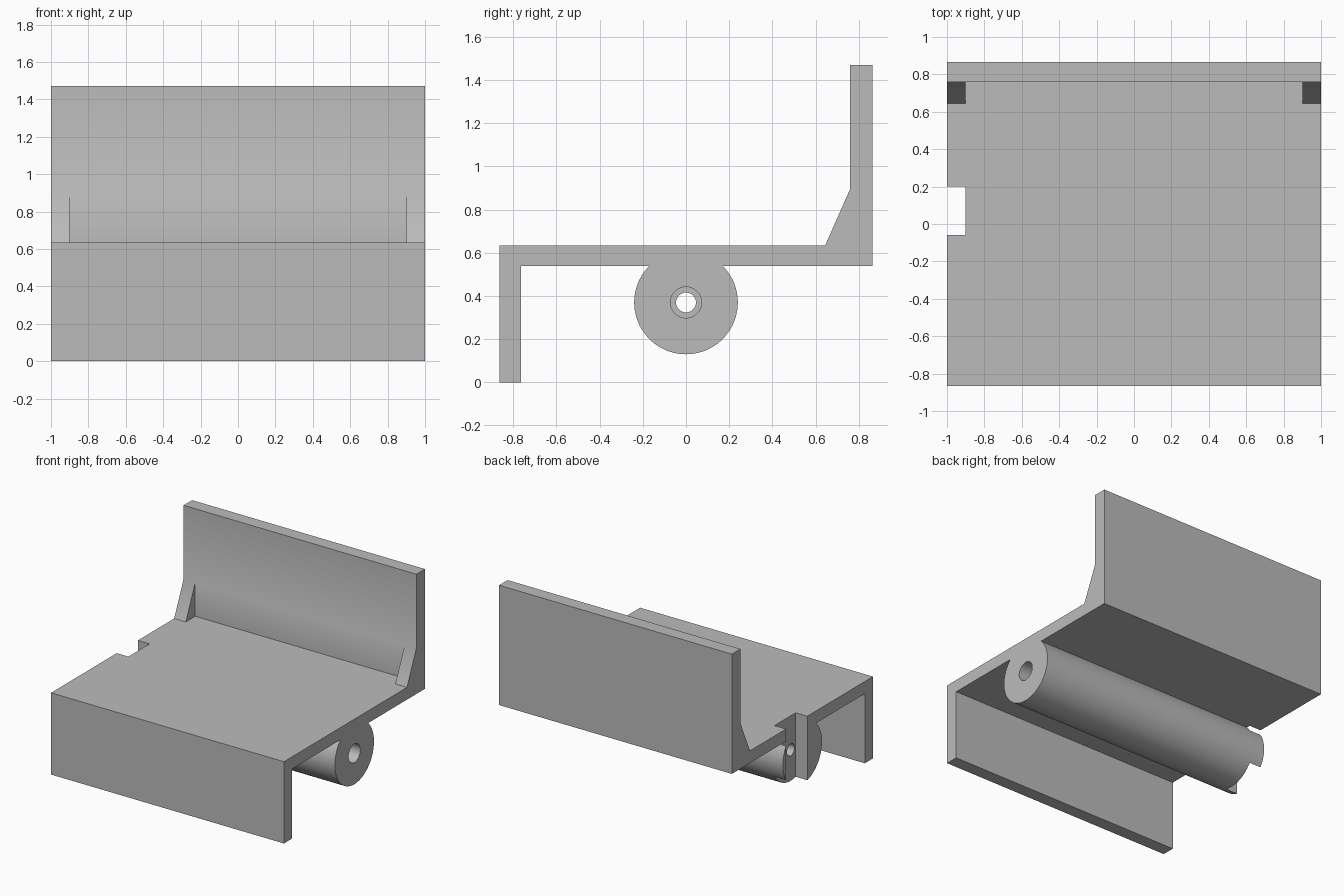
import bpy
import bmesh
import math

if "Cube" in bpy.data.objects:
    bpy.data.objects.remove(bpy.data.objects["Cube"], do_unlink=True)

grey = bpy.data.materials.new("plain grey")
grey.use_nodes = True
grey.diffuse_color = (0.5, 0.5, 0.5, 1)
grey.node_tree.nodes["Principled BSDF"].inputs["Base Color"].default_value = (0.5, 0.5, 0.5, 1)

# Main heights and depths
HALF_DEPTH = 0.865
DECK_TOP, DECK_BOTTOM, WALL_TOP = 0.635, 0.54, 1.47
SKIRT_BACK, WALL_FRONT = -0.765, 0.76
TUBE_Z, TUBE_R = 0.37, 0.24


def prism(name, profile, x0, x1):
    """Extrude a (y, z) profile along x."""
    bm = bmesh.new()
    face = bm.faces.new([bm.verts.new((x0, y, z)) for y, z in profile])
    grown = bmesh.ops.extrude_face_region(bm, geom=[face])["geom"]
    moved = [v for v in grown if isinstance(v, bmesh.types.BMVert)]
    bmesh.ops.translate(bm, verts=moved, vec=(x1 - x0, 0, 0))
    bmesh.ops.recalc_face_normals(bm, faces=bm.faces)
    mesh = bpy.data.meshes.new(name)
    bm.to_mesh(mesh)
    bm.free()
    mesh.materials.append(grey)
    obj = bpy.data.objects.new(name, mesh)
    bpy.context.collection.objects.link(obj)
    return obj


def arc(radius, start, end, steps):
    angles = [start + (end - start) * i / steps for i in range(steps + 1)]
    return [(radius * math.cos(a), TUBE_Z + radius * math.sin(a)) for a in angles]


def rect(y0, y1, z0, z1):
    return [(y0, z0), (y1, z0), (y1, z1), (y0, z1)]


def combine(target, tool, operation):
    """Apply a boolean and discard the helper."""
    tool.hide_render = True
    mod = target.modifiers.new(operation, 'BOOLEAN')
    mod.operation, mod.solver, mod.object = operation, 'EXACT', tool
    bpy.context.view_layer.objects.active = target
    bpy.ops.object.modifier_apply(modifier=mod.name)
    bpy.data.objects.remove(tool, do_unlink=True)


# Skirt, deck, back wall and hinge tube share one cross-section
join = math.asin((DECK_BOTTOM - TUBE_Z) / TUBE_R)
profile = [(-HALF_DEPTH, 0), (SKIRT_BACK, 0), (SKIRT_BACK, DECK_BOTTOM)]
profile += arc(TUBE_R, math.pi - join, 2 * math.pi + join, 64)
profile += [(HALF_DEPTH, DECK_BOTTOM), (HALF_DEPTH, WALL_TOP), (WALL_FRONT, WALL_TOP),
            (WALL_FRONT, DECK_TOP), (-HALF_DEPTH, DECK_TOP)]
bracket = prism("bracket_with_hinge_tube", profile, -1, 1)

# Corner gussets at both ends of the back wall
gusset = [(0.645, DECK_TOP), (0.645, 0.6), (0.8, 0.6), (0.8, 0.895), (WALL_FRONT, 0.895)]
for x0 in (-1, 0.9):
    combine(bracket, prism("gusset", gusset, x0, x0 + 0.1), 'UNION')

# Stepped bore: wide from the left end, narrow through the far end wall
turn = 2 * math.pi
for radius, x0 in ((0.072, -0.8), (0.046, -1.1)):
    bore = arc(radius, 0, turn, 40)[:-1]
    combine(bracket, prism("bore_cutter", bore, x0, 1.1), 'DIFFERENCE')

# Notch through the deck and tube at the right end
combine(bracket, prism("notch_cutter", rect(-0.06, 0.2, -0.1, 0.8), -1.1, -0.9), 'DIFFERENCE')

bpy.ops.object.select_all(action='DESELECT')
bracket.select_set(True)
bpy.context.view_layer.objects.active = bracket
bpy.ops.object.shade_smooth_by_angle(angle=math.radians(25))
